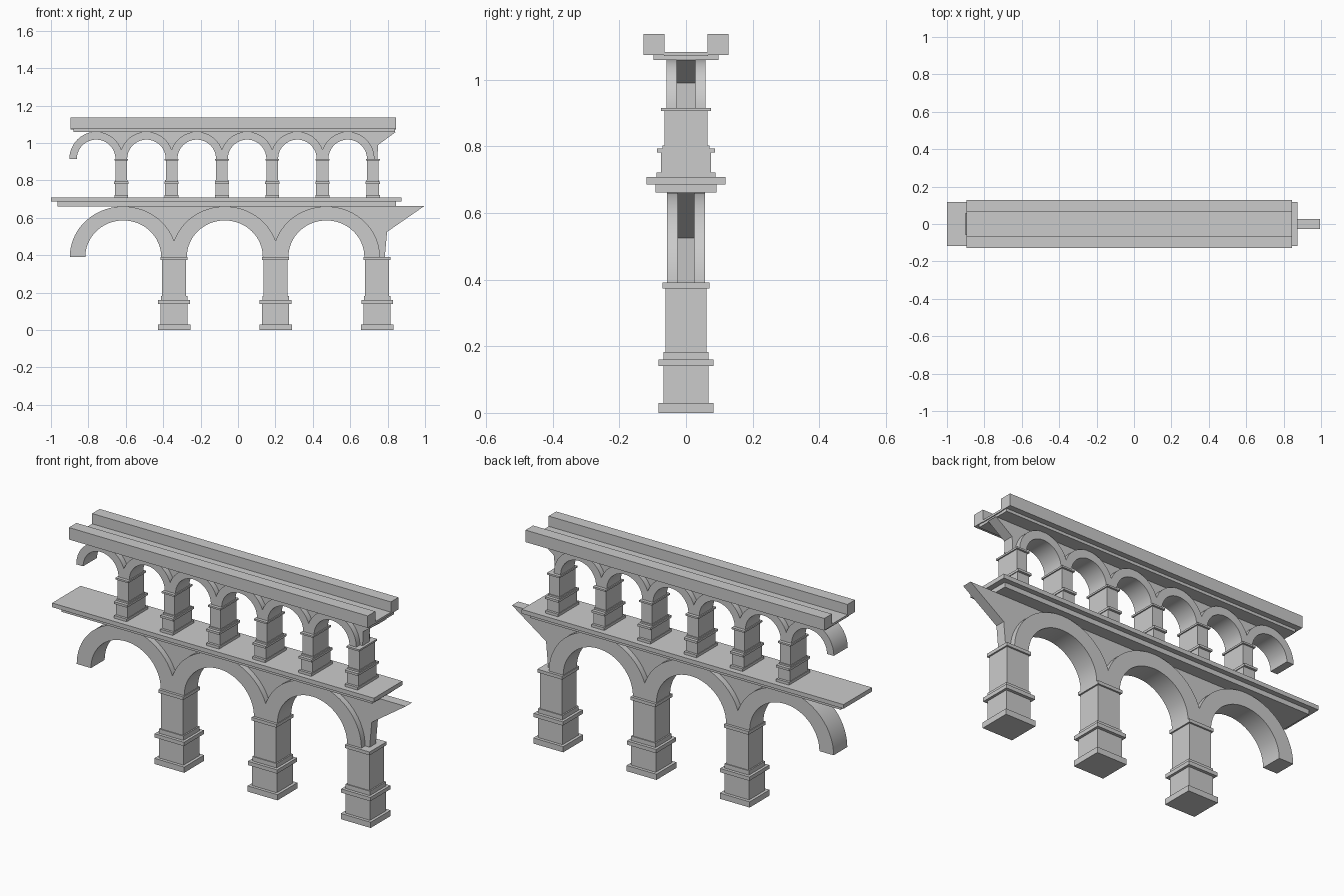
import bpy, bmesh, math

if "Cube" in bpy.data.objects:
    bpy.data.objects.remove(bpy.data.objects["Cube"])


def make_object(name, bm):
    bmesh.ops.recalc_face_normals(bm, faces=bm.faces)
    me = bpy.data.meshes.new(name)
    bm.to_mesh(me)
    bm.free()
    ob = bpy.data.objects.new(name, me)
    bpy.context.collection.objects.link(ob)
    return ob


def add_box(bm, x0, x1, y0, y1, z0, z1):
    r = bmesh.ops.create_cube(bm, size=1)
    for v in r['verts']:
        v.co.x = (x0 + x1) / 2 + v.co.x * (x1 - x0)
        v.co.y = (y0 + y1) / 2 + v.co.y * (y1 - y0)
        v.co.z = (z0 + z1) / 2 + v.co.z * (z1 - z0)


def box(name, x0, x1, y0, y1, z0, z1):
    bm = bmesh.new()
    add_box(bm, x0, x1, y0, y1, z0, z1)
    return make_object(name, bm)


def pier(name, x, layers):
    """Stack of blocks: (half width, half depth, bottom, top)."""
    bm = bmesh.new()
    for hx, hy, z0, z1 in layers:
        add_box(bm, x - hx, x + hx, -hy, hy, z0, z1)
    return make_object(name, bm)


def extrude_xz(name, pts, hy):
    """Extrude a closed x/z outline to depth +-hy."""
    clean = []
    for p in pts:
        if not clean or math.dist(p, clean[-1]) > 1e-5:
            clean.append(p)
    bm = bmesh.new()
    f = bm.faces.new([bm.verts.new((x, -hy, z)) for x, z in clean])
    r = bmesh.ops.extrude_face_region(bm, geom=[f])
    vs = [g for g in r['geom'] if isinstance(g, bmesh.types.BMVert)]
    bmesh.ops.translate(bm, vec=(0, 2 * hy, 0), verts=vs)
    bmesh.ops.triangulate(bm, faces=[f for f in bm.faces if len(f.verts) > 4])
    ob = make_object(name, bm)
    bpy.ops.object.select_all(action='DESELECT')
    bpy.context.view_layer.objects.active = ob
    ob.select_set(True)
    bpy.ops.object.shade_smooth_by_angle(angle=math.radians(25))
    return ob


def arc_chain(centres, zs, rx, rz, half, n=32):
    """Row of half ellipses, left to right, cut where neighbours meet."""
    pts = []
    for i, c in enumerate(centres):
        cut = math.acos(min(1, half / rx))
        a0 = math.pi - (cut if i > 0 else 0)
        a1 = cut if i < len(centres) - 1 else 0
        for k in range(n + 1):
            a = a0 + (a1 - a0) * k / n
            pts.append((c + rx * math.cos(a), zs + rz * math.sin(a)))
    return pts


def arcade(tier, first, step, count, layers, zs, ztop, outer, inner, depth, wall, tail):
    # piers
    for i in range(count):
        pier(f"{tier}_pier_{i + 1}", first + i * step, layers)
    # arch rings, joined above the piers
    centres = [first + (i - 0.5) * step for i in range(count)]
    top = arc_chain(centres, zs, *outer, step / 2)
    low = arc_chain(centres, zs, *inner, step / 2)
    extrude_xz(f"{tier}_arches", top + low[::-1], depth)
    # thin wall filling the spaces between the rings, ending in a broken edge
    mid = [(o + i) / 2 for o, i in zip(outer, inner)]
    under = [p for p in arc_chain(centres, zs, *mid, step / 2) if p[0] >= centres[0]]
    extrude_xz(f"{tier}_spandrel_wall", [(centres[0], ztop)] + tail + under[::-1], wall)


# lower tier
arcade("lower", -0.342, 0.543, 3,
       [(0.087, 0.083, 0, 0.03), (0.072, 0.067, 0.03, 0.14),
        (0.085, 0.083, 0.14, 0.16), (0.071, 0.067, 0.16, 0.183),
        (0.064, 0.062, 0.183, 0.374), (0.072, 0.071, 0.374, 0.391)],
       0.391, 0.662, (0.286, 0.27), (0.203, 0.195), 0.057, 0.026,
       [(0.995, 0.662), (0.797, 0.525), (0.785, 0.391)])

# middle deck
box("middle_cornice", -0.965, 0.845, -0.091, 0.091, 0.661, 0.687)
box("middle_deck", -1.0, 0.874, -0.118, 0.118, 0.686, 0.708)

# upper tier
arcade("upper", -0.624, 0.269, 6,
       [(0.037, 0.088, 0.707, 0.722), (0.034, 0.075, 0.722, 0.782),
        (0.038, 0.087, 0.782, 0.794), (0.034, 0.070, 0.794, 0.803),
        (0.031, 0.065, 0.803, 0.906), (0.037, 0.075, 0.906, 0.915)],
       0.915, 1.06, (0.143, 0.145), (0.103, 0.103), 0.058, 0.028,
       [(0.845, 1.06), (0.749, 0.99), (0.745, 0.915)])

# channel on top
box("top_cornice", -0.88, 0.84, -0.098, 0.098, 1.059, 1.074)
box("channel_floor", -0.895, 0.845, -0.066, 0.066, 1.072, 1.083)
for side, name in ((-1, "front_parapet"), (1, "back_parapet")):
    y = sorted((side * 0.065, side * 0.128))
    box(name, -0.895, 0.845, y[0], y[1], 1.074, 1.137)
